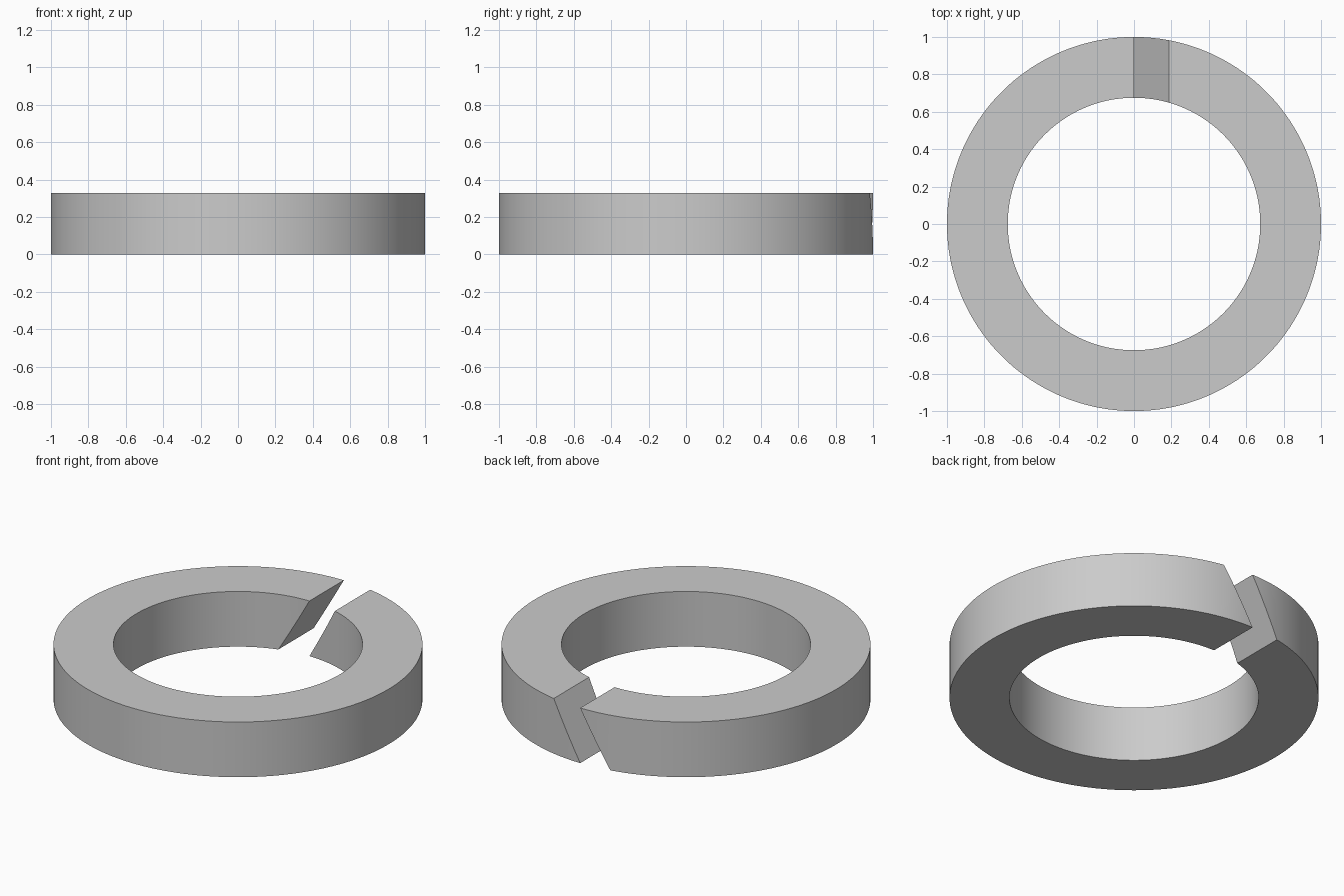
import bpy, bmesh, math

if "Cube" in bpy.data.objects:
    bpy.data.objects.remove(bpy.data.objects["Cube"])

R_OUT, R_IN, H, GAP = 1.0, 0.675, 0.33, 0.187
SEGMENTS = 180


def make_object(name, bm):
    bmesh.ops.recalc_face_normals(bm, faces=bm.faces)
    mesh = bpy.data.meshes.new(name)
    bm.to_mesh(mesh)
    bm.free()
    obj = bpy.data.objects.new(name, mesh)
    bpy.context.collection.objects.link(obj)
    return obj


# Ring: rectangular section swept round the z axis
bm = bmesh.new()
section = [bm.verts.new(p) for p in
           ((R_IN, 0, 0), (R_OUT, 0, 0), (R_OUT, 0, H), (R_IN, 0, H))]
edges = [bm.edges.new((section[i], section[(i + 1) % 4])) for i in range(4)]
bmesh.ops.spin(bm, geom=section + edges, cent=(0, 0, 0), axis=(0, 0, 1),
               angle=math.tau, steps=SEGMENTS, use_duplicate=False)
bmesh.ops.remove_doubles(bm, verts=bm.verts, dist=1e-4)
washer = make_object("split_washer", bm)

# Slanted slot cutter: parallelogram leaning towards +x, extended past the ring
bm = bmesh.new()
slope, over = GAP / H, 0.1
low, high = -GAP - slope * over, slope * over
profile = [(low, -over), (low + GAP, -over), (high + GAP, H + over), (high, H + over)]
face = bm.faces.new([bm.verts.new((x, 0.4, z)) for x, z in profile])
ext = bmesh.ops.extrude_face_region(bm, geom=[face])
bmesh.ops.translate(bm, vec=(0, 0.9, 0),
                    verts=[v for v in ext["geom"] if isinstance(v, bmesh.types.BMVert)])
cutter = make_object("slot_cutter", bm)
cutter.hide_render = True

# Cut the slot, then drop the cutter
mod = washer.modifiers.new("slot", 'BOOLEAN')
mod.operation = 'DIFFERENCE'
mod.solver = 'EXACT'
mod.object = cutter
bpy.context.view_layer.objects.active = washer
washer.select_set(True)
bpy.ops.object.modifier_apply(modifier=mod.name)
bpy.data.objects.remove(cutter)

# Smooth round walls, crisp edges
bpy.ops.object.shade_smooth_by_angle(angle=math.radians(30))
